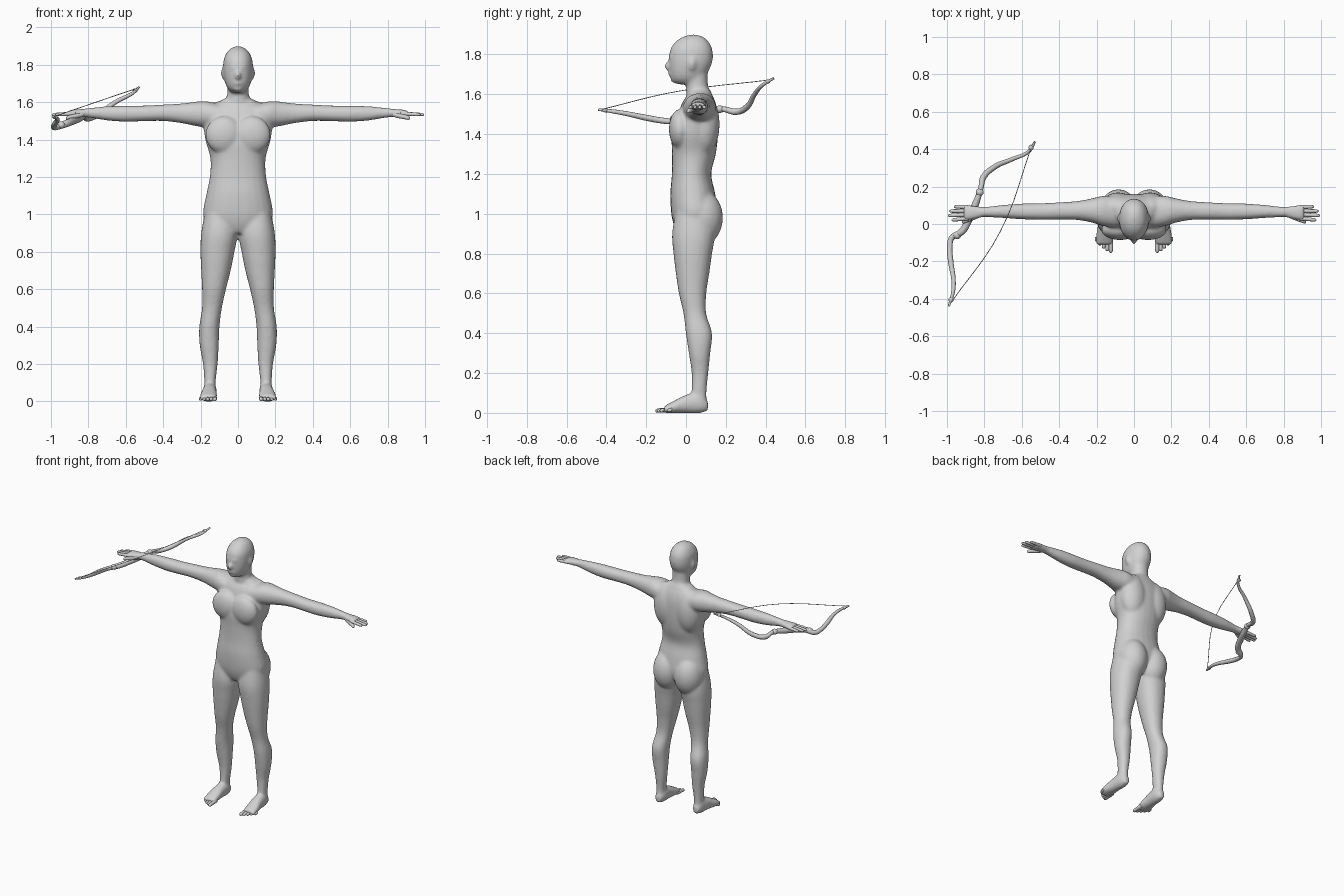
import bpy
import bmesh
from math import sin, cos, pi, copysign
from mathutils import Matrix

if "Cube" in bpy.data.objects:
    bpy.data.objects.remove(bpy.data.objects["Cube"])


def make_material(name, value):
    mat = bpy.data.materials.new(name)
    mat.use_nodes = True
    colour = (value, value, value, 1)
    mat.diffuse_color = colour
    mat.node_tree.nodes["Principled BSDF"].inputs["Base Color"].default_value = colour
    return mat


grey = make_material("light_grey", 0.64)


def blend(rows, steps=4):
    """Smoothly interpolate the rows of a section table."""
    result = []
    for i in range(len(rows) - 1):
        before, start = rows[max(i - 1, 0)], rows[i]
        end, after = rows[i + 1], rows[min(i + 2, len(rows) - 1)]
        for k in range(steps):
            t = k / steps
            result.append([
                b + t * (c - a + t * (2 * a - 5 * b + 4 * c - d + t * (3 * (b - c) + d - a))) / 2
                for a, b, c, d in zip(before, start, end, after)])
    return result + [rows[-1]]


def loft(bm, axis, rows, sides=24, power=0.92):
    """Rows are: position on axis, two centre offsets, two half sizes."""
    rings = []
    for t, a, b, half_a, half_b in blend(rows):
        ring = []
        for k in range(sides):
            c, s = cos(2 * pi * k / sides), sin(2 * pi * k / sides)
            u = a + half_a * copysign(abs(c) ** power, c)
            v = b + half_b * copysign(abs(s) ** power, s)
            place = {"x": (t, u, v), "y": (u, t, v), "z": (u, v, t)}[axis]
            ring.append(bm.verts.new(place))
        rings.append(ring)
    for low, high in zip(rings, rings[1:]):
        for k in range(sides):
            n = (k + 1) % sides
            bm.faces.new((low[k], low[n], high[n], high[k]))
    bm.faces.new(rings[0])
    bm.faces.new(rings[-1])


def blob(bm, centre, size):
    matrix = Matrix.Translation(centre) @ Matrix.Diagonal((*size, 1))
    bmesh.ops.create_uvsphere(bm, u_segments=24, v_segments=14, radius=1, matrix=matrix)


def digit(bm, axis, start, end, radius):
    """Finger or toe: positions are along the axis, then the two offsets."""
    rows = []
    for t, r in ((0, .9), (.3, 1), (.6, .92), (.85, .85), (.96, .6), (1, .2)):
        rows.append([a + t * (b - a) for a, b in zip(start, end)] + [r * radius] * 2)
    loft(bm, axis, rows, sides=10, power=1)


def mirror(bm):
    copy = bmesh.ops.duplicate(bm, geom=bm.verts[:] + bm.edges[:] + bm.faces[:])
    verts = [g for g in copy["geom"] if isinstance(g, bmesh.types.BMVert)]
    bmesh.ops.scale(bm, vec=(-1, 1, 1), verts=verts)


def finish(bm, name):
    bmesh.ops.recalc_face_normals(bm, faces=bm.faces[:])
    mesh = bpy.data.meshes.new(name)
    bm.to_mesh(mesh)
    bm.free()
    mesh.materials.append(grey)
    mesh.polygons.foreach_set("use_smooth", [True] * len(mesh.polygons))
    obj = bpy.data.objects.new(name, mesh)
    bpy.context.collection.objects.link(obj)
    return obj


def rod(name, points, thickness):
    """Round rod through points given as x, y, z, relative radius."""
    curve = bpy.data.curves.new(name, "CURVE")
    curve.dimensions = "3D"
    curve.bevel_depth = thickness
    curve.bevel_resolution = 3
    curve.resolution_u = 6
    curve.use_fill_caps = True
    spline = curve.splines.new("BEZIER")
    spline.bezier_points.add(len(points) - 1)
    for knot, (x, y, z, r) in zip(spline.bezier_points, points):
        knot.co = (x, y, z)
        knot.radius = r
        knot.handle_left_type = knot.handle_right_type = "AUTO"
    spline.use_smooth = True
    curve.materials.append(grey)
    bpy.context.collection.objects.link(bpy.data.objects.new(name, curve))


# Recurved bow held in the right palm, with its slightly drawn string
rod("bow", [
    (-.53, .44, 1.68, .4), (-.56, .39, 1.65, .6), (-.655, .345, 1.6, .8),
    (-.745, .305, 1.535, 1), (-.805, .25, 1.512, 1.1), (-.82, .185, 1.525, .9),
    (-.85, .1, 1.512, 1.3), (-.88, .03, 1.5, 1.3), (-.92, -.04, 1.485, 1.3),
    (-.975, -.075, 1.465, 1), (-.985, -.12, 1.468, 1), (-.98, -.2, 1.482, 1),
    (-.965, -.3, 1.503, .8), (-.967, -.36, 1.513, .7), (-.99, -.44, 1.523, .4)], .015)
rod("bowstring", [
    (-.545, .42, 1.672, 1), (-.715, -.04, 1.615, 1), (-.978, -.42, 1.525, 1)], .002)

# Flared nocks at the bow tips and collars at the ends of the grip
bm = bmesh.new()
for spot in ((-.55, .41, 1.664), (-.978, -.405, 1.519)):
    blob(bm, spot, (.014, .014, .01))
for spot in ((-.825, .17, 1.525), (-.945, -.06, 1.477)):
    blob(bm, spot, (.021, .021, .019))
finish(bm, "bow_fittings")

# Fingers, thumbs and toes
bm = bmesh.new()
for i, tip in enumerate((.975, .995, .988, .962)):
    digit(bm, "x", (.87, .032 + .019 * i, 1.539), (tip, .021 + .024 * i, 1.533), .011)
digit(bm, "x", (.825, .048, 1.535), (.92, .01, 1.514), .014)
for i in range(5):
    x, reach = .124 + .019 * i, -.154 + .007 * i + .002 * i * i
    digit(bm, "y", (-.07, x, .016), (reach, x, .011), .013 - .001 * i)
mirror(bm)
finish(bm, "fingers_and_toes")

# Leg, from hip to ankle
bm = bmesh.new()
loft(bm, "z", [
    (1.02, .1, .035, .075, .085), (.9, .1, .037, .097, .107),
    (.8, .11, .034, .091, .097), (.7, .118, .033, .079, .084),
    (.6, .128, .033, .064, .069), (.5, .139, .044, .053, .057),
    (.4, .153, .065, .054, .066), (.3, .154, .068, .051, .054),
    (.2, .148, .07, .039, .042), (.1, .15, .065, .03, .038),
    (.04, .15, .065, .031, .041)])

# Foot
loft(bm, "y", [
    (.11, .15, .034, .02, .024), (.07, .15, .05, .036, .051),
    (0, .153, .045, .039, .046), (-.06, .157, .03, .046, .031),
    (-.11, .16, .017, .046, .017)])

# Arm, from shoulder to knuckles
loft(bm, "x", [
    (.1, .065, 1.525, .085, .065), (.17, .07, 1.535, .08, .07),
    (.22, .072, 1.537, .066, .066), (.3, .072, 1.54, .051, .053),
    (.4, .07, 1.543, .046, .044), (.5, .067, 1.54, .044, .042),
    (.6, .067, 1.538, .042, .043), (.7, .067, 1.54, .035, .038),
    (.8, .064, 1.543, .027, .025), (.84, .062, 1.541, .034, .022),
    (.89, .06, 1.54, .042, .019), (.91, .06, 1.538, .04, .015)])

# Paired masses: buttock, chest muscle, shoulder blade, ear
blob(bm, (.083, .077, .98), (.1, .109, .14))
blob(bm, (.075, -.032, 1.425), (.1, .054, .1))
blob(bm, (.085, .088, 1.45), (.095, .081, .16))
blob(bm, (.08, .03, 1.755), (.011, .02, .034))
mirror(bm)

# Torso
loft(bm, "z", [(z, 0, y, w, d) for z, y, w, d in (
    (.9, .03, .08, .07), (.94, .035, .15, .095), (1, .042, .187, .116),
    (1.1, .034, .171, .113), (1.2, .028, .151, .099), (1.3, .04, .148, .11),
    (1.4, .045, .175, .116), (1.5, .06, .185, .1), (1.56, .065, .165, .083),
    (1.595, .07, .115, .063), (1.625, .065, .06, .055))])

# Neck
loft(bm, "z", [(z, 0, y, w, d) for z, y, w, d in (
    (1.55, .07, .08, .06), (1.6, .065, .067, .064),
    (1.64, .056, .058, .055), (1.72, .054, .057, .055))])

# Skull and jaw
loft(bm, "z", [(z, 0, y, w, d) for z, y, w, d in (
    (1.65, .01, .03, .055), (1.67, .01, .053, .081), (1.7, .012, .068, .092),
    (1.74, .02, .077, .105), (1.78, .025, .08, .11), (1.83, .027, .076, .104),
    (1.87, .032, .057, .077), (1.89, .036, .034, .046), (1.899, .038, .012, .016))])

# Nose, brow, lips, chin
blob(bm, (0, -.088, 1.742), (.015, .021, .025))
blob(bm, (0, -.068, 1.787), (.048, .021, .013))
blob(bm, (0, -.077, 1.7), (.025, .014, .012))
blob(bm, (0, -.06, 1.672), (.027, .018, .015))

# Fuse the masses into one smooth skin
body = finish(bm, "body")
remesh = body.modifiers.new("fuse", "REMESH")
remesh.mode = "VOXEL"
remesh.voxel_size = .009
remesh.use_smooth_shade = True
soften = body.modifiers.new("soften", "SMOOTH")
soften.factor = .5
soften.iterations = 8
